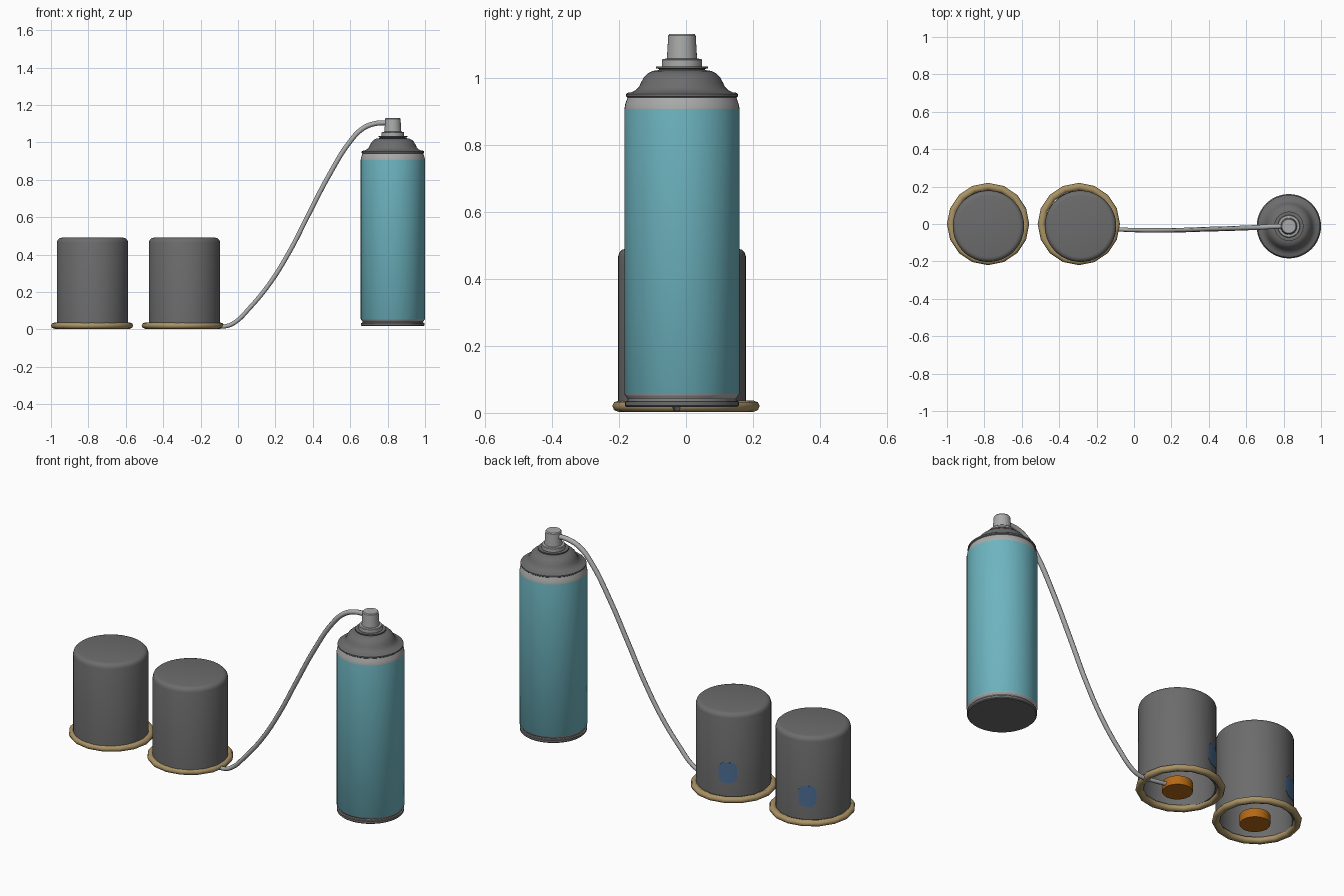
import bpy, bmesh, math
from mathutils import Vector

if "Cube" in bpy.data.objects:
    bpy.data.objects.remove(bpy.data.objects["Cube"])


def mat(name, col):
    m = bpy.data.materials.new(name)
    m.diffuse_color = (*col, 1)
    m.use_nodes = True
    m.node_tree.nodes["Principled BSDF"].inputs["Base Color"].default_value = m.diffuse_color
    return m


GREY = mat("dark grey", (0.15, 0.15, 0.15))
LIGHT = mat("light grey", (0.40, 0.41, 0.40))
TEAL = mat("teal", (0.155, 0.46, 0.53))
TAN = mat("tan", (0.40, 0.29, 0.13))
ORANGE = mat("orange", (0.46, 0.14, 0.008))
BLUE = mat("blue", (0.07, 0.155, 0.29))


def finish(name, bm, mats, angle=35):
    bmesh.ops.remove_doubles(bm, verts=bm.verts, dist=1e-5)
    bmesh.ops.recalc_face_normals(bm, faces=bm.faces)
    me = bpy.data.meshes.new(name)
    bm.to_mesh(me)
    bm.free()
    for m in mats:
        me.materials.append(m)
    ob = bpy.data.objects.new(name, me)
    bpy.context.collection.objects.link(ob)
    bpy.ops.object.select_all(action='DESELECT')
    ob.select_set(True)
    bpy.context.view_layer.objects.active = ob
    bpy.ops.object.shade_smooth_by_angle(angle=math.radians(angle))
    return ob


def lathe(name, centre, profile, mats, rule=None, steps=48, closed=False, angle=35):
    """Spin an (r, z) profile about the vertical axis through centre."""
    bm = bmesh.new()
    vs = [bm.verts.new((r, 0, z)) for r, z in profile]
    es = [bm.edges.new(p) for p in zip(vs, vs[1:])]
    if closed:
        es.append(bm.edges.new((vs[-1], vs[0])))
    bmesh.ops.spin(bm, geom=vs + es, cent=(0, 0, 0), axis=(0, 0, 1),
                   angle=2 * math.pi, steps=steps, use_merge=True)
    if rule:
        for f in bm.faces:
            f.material_index = rule(f.calc_center_median().z)
    ob = finish(name, bm, mats, angle)
    ob.location = (*centre, 0)
    return ob


# Suction-style cups: shell, rim ring, inner disc and rear patch
RC = 0.191
SHELL = [(0, 0.49), (0.165, 0.49), (0.178, 0.487), (0.187, 0.478), (RC, 0.465), (RC, 0.02),
         (0.183, 0.02), (0.183, 0.46), (0.165, 0.478), (0, 0.478)]
RING = [(0.2 + 0.02 * math.cos(a * math.pi / 4), 0.02 + 0.017 * math.sin(a * math.pi / 4))
        for a in range(8)]
DISC = [(0, 0.05), (0.075, 0.05), (0.075, 0.002), (0, 0.002)]


def patch(name, centre):
    bm = bmesh.new()
    cols = []
    for t, h in ((-1, 0.035), (-0.6, 0.056), (0, 0.058), (0.6, 0.056), (1, 0.035)):
        a = math.radians(116 + 14 * t)
        cols.append([bm.verts.new((r * math.cos(a), r * math.sin(a), 0.16 + s * h))
                     for r, s in ((RC - 0.001, -1), (RC + 0.002, -1), (RC + 0.002, 1), (RC - 0.001, 1))])
    for p, q in zip(cols, cols[1:]):
        for i in range(4):
            j = (i + 1) % 4
            bm.faces.new((p[i], p[j], q[j], q[i]))
    bm.faces.new(cols[0])
    bm.faces.new(cols[-1])
    finish(name, bm, [BLUE]).location = (*centre, 0)


for side, cx, rx in (("outer", -0.778, -0.78), ("inner", -0.286, -0.295)):
    c = (cx, -0.012)
    lathe(side + "_cup_shell", c, SHELL, [GREY])
    lathe(side + "_cup_ring", (rx, 0), RING, [TAN], steps=16, closed=True, angle=60)
    lathe(side + "_cup_disc", c, DISC, [ORANGE], steps=24)
    patch(side + "_cup_patch", c)

# Spray can: base, coloured body and shoulder
CAN = (0.828, -0.012)
BODY = [(0, 0.018), (0.166, 0.018), (0.17, 0.022), (0.17, 0.034), (0.162, 0.036), (0.162, 0.042),
        (0.168, 0.05), (0.172, 0.056), (0.172, 0.906), (0.169, 0.922), (0.162, 0.942), (0, 0.942)]
lathe("can_body", CAN, BODY, [GREY, LIGHT, TEAL],
      lambda z: 0 if z < 0.0355 else 1 if z < 0.055 else 2 if z < 0.9 else 1)

# Domed lid with rolled rim
DOME = [(0, 0.94), (0.162, 0.94), (0.167, 0.944), (0.167, 0.951), (0.162, 0.955), (0.152, 0.956),
        (0.138, 0.963), (0.128, 0.973), (0.122, 0.986), (0.113, 1.002), (0.102, 1.013),
        (0.088, 1.02), (0.068, 1.023), (0.068, 1.026), (0.078, 1.028), (0.078, 1.034), (0, 1.034)]
lathe("can_dome", CAN, DOME, [GREY])

# Collar and nozzle
NOZZLE = [(0, 1.03), (0.06, 1.03), (0.06, 1.053), (0.057, 1.056), (0.045, 1.057),
          (0.041, 1.126), (0.037, 1.131), (0, 1.131)]
lathe("nozzle", CAN, NOZZLE, [LIGHT], steps=32)

# Hose from nozzle down into the inner cup
PATH = [(0.81, -0.012, 1.105), (0.73, -0.014, 1.10), (0.666, -0.018, 1.073), (0.596, -0.021, 1.0),
        (0.49, -0.025, 0.83), (0.38, -0.028, 0.62), (0.275, -0.032, 0.415), (0.17, -0.034, 0.246),
        (0.06, -0.034, 0.112), (-0.013, -0.032, 0.04), (-0.06, -0.03, 0.018), (-0.12, -0.025, 0.016),
        (-0.22, -0.014, 0.022)]
cu = bpy.data.curves.new("hose", 'CURVE')
cu.dimensions = '3D'
cu.bevel_depth = 0.0125
cu.bevel_resolution = 2
cu.use_fill_caps = True
cu.resolution_u = 6
sp = cu.splines.new('BEZIER')
sp.bezier_points.add(len(PATH) - 1)
for i, (bp, p) in enumerate(zip(sp.bezier_points, PATH)):
    bp.co = p
    bp.handle_left_type = bp.handle_right_type = 'AUTO'
    bp.radius = 1.1 - 0.25 * i / (len(PATH) - 1)
cu.materials.append(LIGHT)
hose = bpy.data.objects.new("hose", cu)
bpy.context.collection.objects.link(hose)
bpy.ops.object.select_all(action='DESELECT')
hose.select_set(True)
bpy.context.view_layer.objects.active = hose
bpy.ops.object.convert(target='MESH')
